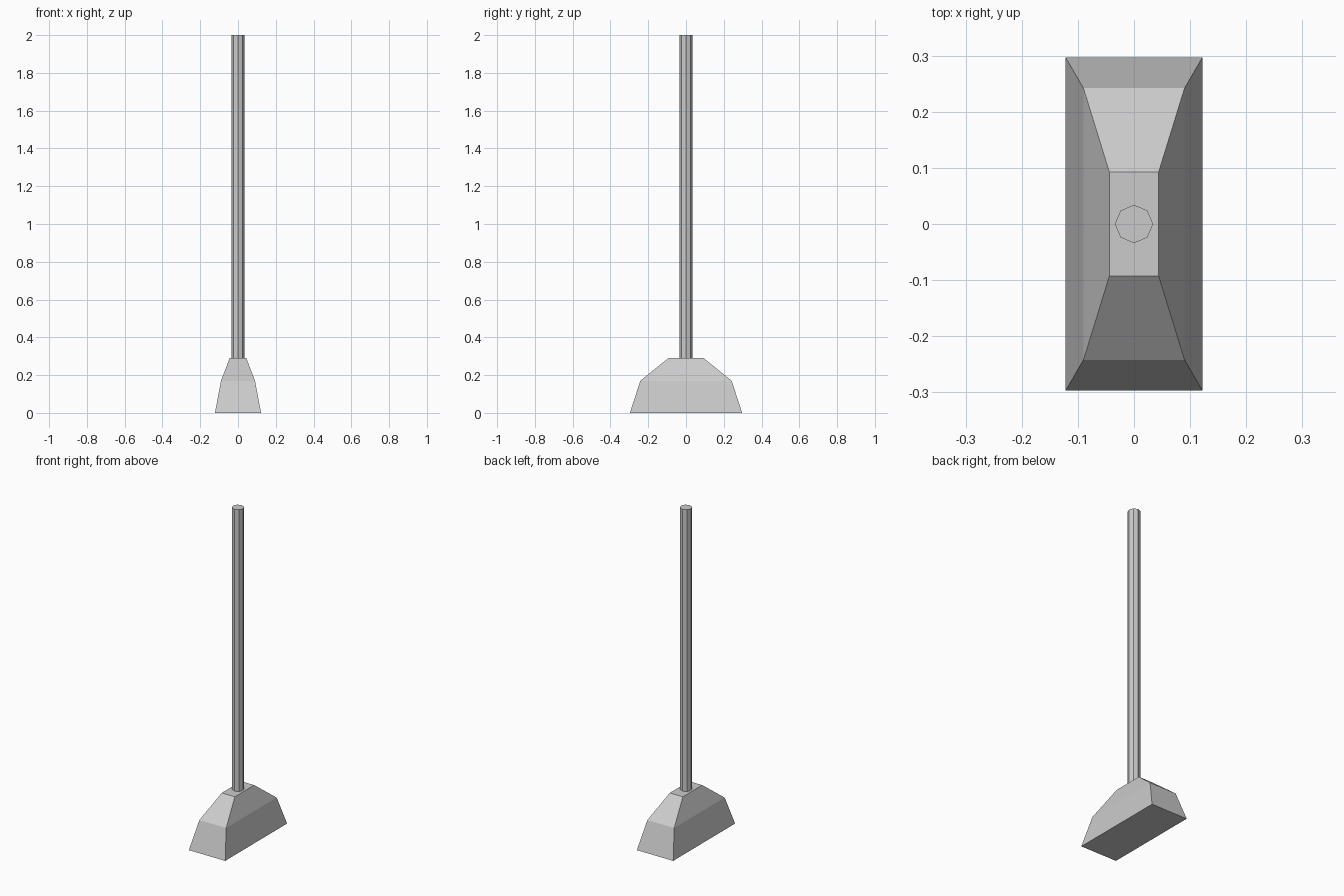
import bpy, bmesh
from mathutils import Matrix

if "Cube" in bpy.data.objects:
    bpy.data.objects.remove(bpy.data.objects["Cube"])


def make_object(name, bm):
    bmesh.ops.recalc_face_normals(bm, faces=bm.faces)
    mesh = bpy.data.meshes.new(name)
    bm.to_mesh(mesh)
    bm.free()
    obj = bpy.data.objects.new(name, mesh)
    bpy.context.collection.objects.link(obj)
    return obj


# Broom head: rectangular sections (half x, half y, z) lofted upwards
sections = [(0.122, 0.297, 0.0), (0.09, 0.242, 0.17), (0.044, 0.093, 0.29)]
bm = bmesh.new()
rings = [[bm.verts.new((sx * hx, sy * hy, z))
          for sx, sy in ((-1, -1), (1, -1), (1, 1), (-1, 1))]
         for hx, hy, z in sections]
for low, high in zip(rings, rings[1:]):
    for i in range(4):
        j = (i + 1) % 4
        bm.faces.new((low[i], low[j], high[j], high[i]))
bm.faces.new(rings[0][::-1])
bm.faces.new(rings[-1])
make_object("broom_head", bm)

# Handle: eight-sided pole standing on the head
bottom, top = 0.288, 2.0
bm = bmesh.new()
bmesh.ops.create_cone(bm, cap_ends=True, segments=8, radius1=0.034, radius2=0.034,
                      depth=top - bottom,
                      matrix=Matrix.Translation((0, 0, (top + bottom) / 2)))
make_object("handle", bm)
